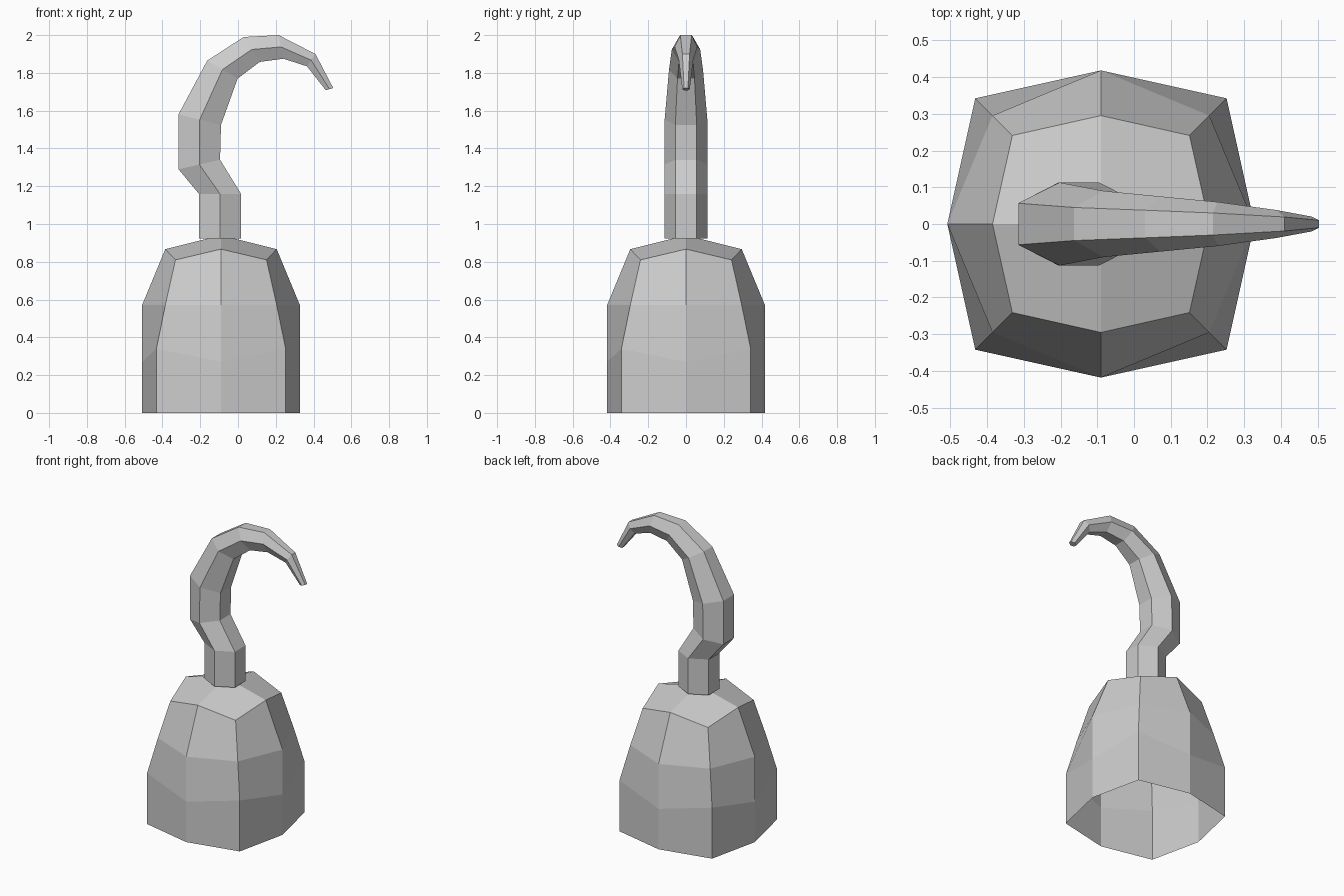
import bpy, bmesh

if "Cube" in bpy.data.objects:
    bpy.data.objects.remove(bpy.data.objects["Cube"])

CX = -0.09  # axis of the cup and shank


def finish(bm, name):
    bmesh.ops.recalc_face_normals(bm, faces=bm.faces)
    mesh = bpy.data.meshes.new(name)
    bm.to_mesh(mesh)
    bm.free()
    obj = bpy.data.objects.new(name, mesh)
    bpy.context.collection.objects.link(obj)
    return obj


def loft(bm, rings):
    loops = [[bm.verts.new(p) for p in ring] for ring in rings]
    for a, b in zip(loops, loops[1:]):
        n = len(a)
        for i in range(n):
            j = (i + 1) % n
            bm.faces.new((a[i], a[j], b[j], b[i]))
    return loops


def cup_ring(mid, mid_z, corner, corner_z):
    dirs = [(1, 0), (1, 1), (0, 1), (-1, 1), (-1, 0), (-1, -1), (0, -1), (1, -1)]
    ring = []
    for dx, dy in dirs:
        r, z = (corner, corner_z) if dx and dy else (mid, mid_z)
        ring.append((CX + dx * r, dy * r, z))
    return ring


# Cup: open-bottomed rounded box with four quads on top
bm = bmesh.new()
loops = loft(bm, [
    cup_ring(0.418, 0.0, 0.342, 0.0),
    cup_ring(0.418, 0.27, 0.342, 0.34),
    cup_ring(0.418, 0.57, 0.295, 0.57),
    cup_ring(0.295, 0.867, 0.241, 0.81),
])
top = loops[-1]
peak = bm.verts.new((CX, 0, 0.94))
for i in range(0, 8, 2):
    bm.faces.new((peak, top[i], top[i + 1], top[(i + 2) % 8]))
cup = finish(bm, "cup")
if sum(p.normal.z for p in cup.data.polygons) < 0:
    cup.data.flip_normals()

# Hook: tapering six-sided sweep; outer x,z / inner x,z / half width in y
stations = [
    (-0.207, 0.922, 0.016, 0.922, 0.113),
    (-0.207, 1.16, 0.016, 1.16, 0.113),
    (-0.315, 1.29, -0.095, 1.34, 0.113),
    (-0.315, 1.58, -0.09, 1.525, 0.113),
    (-0.163, 1.865, -0.002, 1.77, 0.09),
    (0.03, 1.99, 0.115, 1.858, 0.075),
    (0.215, 2.0, 0.24, 1.875, 0.06),
    (0.41, 1.90, 0.365, 1.835, 0.038),
    (0.504, 1.72, 0.465, 1.708, 0.02),
]
bm = bmesh.new()
rings = []
for ox, oz, ix, iz, w in stations:
    mx, mz = (ox + ix) / 2, (oz + iz) / 2
    rings.append([(ox, -w / 2, oz), (mx, -w, mz), (ix, -w / 2, iz),
                  (ix, w / 2, iz), (mx, w, mz), (ox, w / 2, oz)])
loops = loft(bm, rings)
bm.faces.new(loops[0])
bm.faces.new(loops[-1])
finish(bm, "hook")
